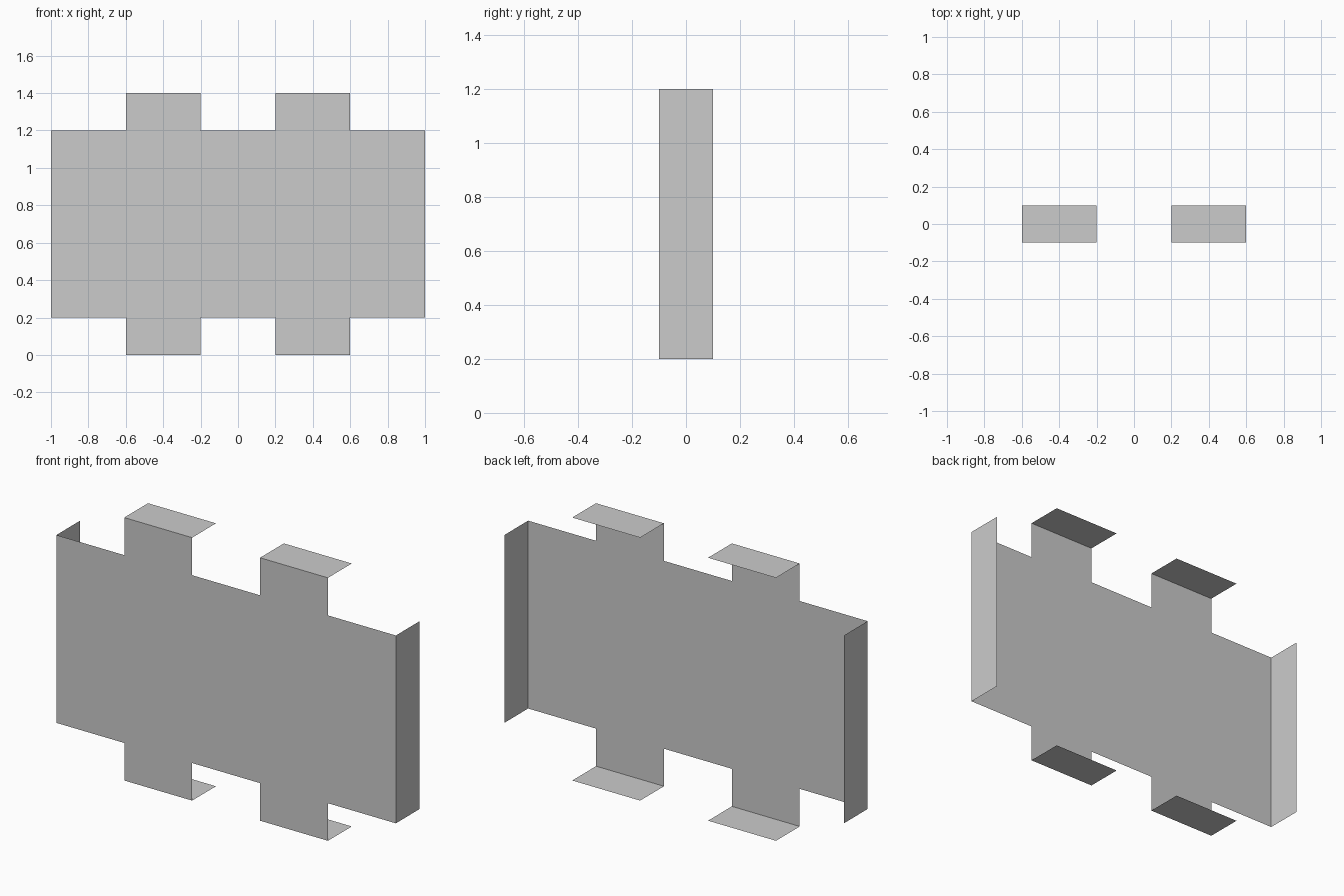
import bpy, bmesh
from mathutils import Vector

if "Cube" in bpy.data.objects:
    bpy.data.objects.remove(bpy.data.objects["Cube"])

FRONT, DEPTH = -0.1, 0.2
MID_Z = 0.7

# Quarter outline of the sheet (x, height above mid line), mirrored into the full outline
quarter = [(0.2, 0.5), (0.2, 0.7), (0.6, 0.7), (0.6, 0.5), (1.0, 0.5)]
top = [(-x, h) for x, h in reversed(quarter)] + quarter
outline = top + [(x, -h) for x, h in reversed(top)]

bm = bmesh.new()
verts = [bm.verts.new((x, FRONT, MID_Z + h)) for x, h in outline]
panel = bm.faces.new(verts)
panel.normal_update()
if panel.normal.y > 0:
    panel.normal_flip()

# Flanges folded back from the tab ends and the two sides
def is_fold(edge):
    a, b = (v.co for v in edge.verts)
    on_tab = all(abs(abs(p.z - MID_Z) - 0.7) < 1e-4 for p in (a, b))
    on_side = all(abs(abs(p.x) - 1.0) < 1e-4 for p in (a, b))
    return on_tab or on_side

for edge in [e for e in bm.edges if is_fold(e)]:
    a, b = edge.verts
    c, d = (bm.verts.new(v.co + Vector((0, DEPTH, 0))) for v in (b, a))
    flange = bm.faces.new((a, b, c, d))
    flange.normal_update()
    outward = flange.calc_center_median() - Vector((0, 0, MID_Z))
    if flange.normal.dot(outward) < 0:
        flange.normal_flip()

mesh = bpy.data.meshes.new("folded_panel")
bm.to_mesh(mesh)
bm.free()
bpy.context.collection.objects.link(bpy.data.objects.new("folded_panel", mesh))
